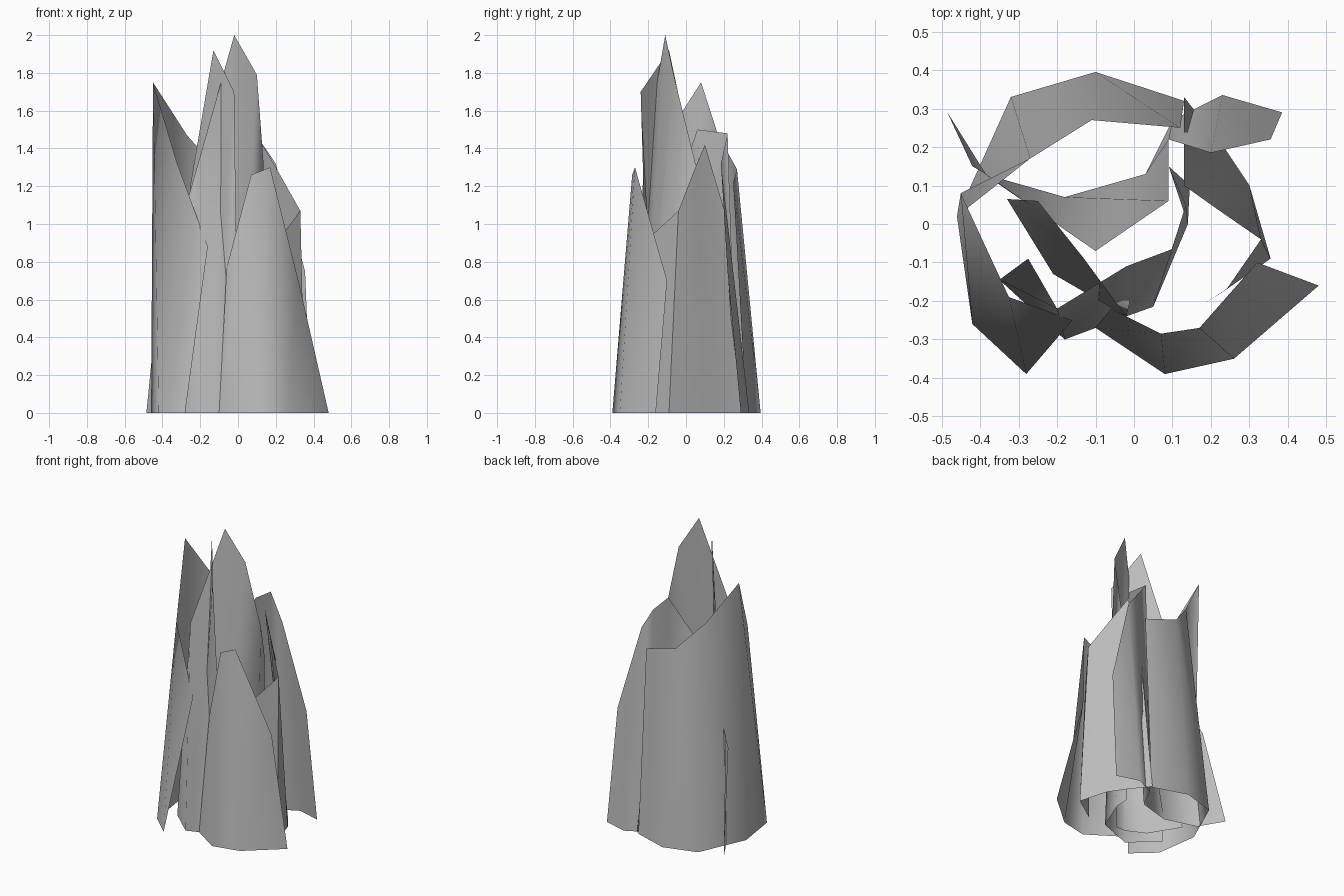
import bpy, math

grey = bpy.data.materials.new("plain_grey")
grey.diffuse_color = (0.5, 0.5, 0.5, 1)


def sheet(name, *columns):
    """Thin curved sheet; each column is (foot x, foot y, head x, head y, head z)."""
    verts, faces = [], []
    for fx, fy, hx, hy, hz in columns:
        verts += [(fx, fy, 0), (hx, hy, hz)]
    for i in range(len(columns) - 1):
        a = 2 * i
        faces.append((a, a + 2, a + 3, a + 1))
    mesh = bpy.data.meshes.new(name)
    mesh.from_pydata(verts, [], faces)
    mesh.materials.append(grey)
    obj = bpy.data.objects.new(name, mesh)
    bpy.context.collection.objects.link(obj)
    bpy.ops.object.select_all(action='DESELECT')
    obj.select_set(True)
    bpy.context.view_layer.objects.active = obj
    bpy.ops.object.shade_smooth_by_angle(angle=math.radians(75))


# short shard across the front
sheet("front_shard",
      (-0.10, -0.27, -0.06, -0.22, 0.77),
      (0.08, -0.39, 0.07, -0.285, 1.26),
      (0.26, -0.35, 0.17, -0.27, 1.30),
      (0.48, -0.16, 0.32, -0.10, 0.70))

# broad shell wrapping the left side and the back
sheet("left_back_shell",
      (-0.28, -0.39, -0.16, -0.25, 0.88),
      (-0.42, -0.26, -0.325, -0.19, 1.33),
      (-0.46, 0.02, -0.45, 0.08, 1.75),
      (-0.32, 0.33, -0.27, 0.17, 1.47),
      (-0.10, 0.395, -0.11, 0.27, 1.29),
      (0.13, 0.32, 0.12, 0.25, 1.22))

# tallest shard in the middle
sheet("tall_centre_shard",
      (-0.35, -0.145, -0.275, -0.09, 1.10),
      (-0.18, -0.30, -0.20, -0.22, 1.36),
      (-0.02, -0.24, -0.02, -0.11, 2.00),
      (0.05, -0.215, 0.10, -0.065, 1.79),
      (0.14, 0.0, 0.135, 0.05, 1.32),
      (0.145, 0.10, 0.09, 0.15, 1.10))

# narrow blade crossing the middle shard
sheet("crossing_blade",
      (-0.33, 0.065, -0.25, 0.06, 1.22),
      (-0.21, -0.13, -0.13, -0.09, 1.92),
      (-0.09, -0.19, -0.02, -0.24, 1.70),
      (-0.02, -0.19, -0.01, -0.20, 0.95))

# wavy sheet winding through the inside to the back right
sheet("wavy_inner_sheet",
      (-0.485, 0.29, -0.42, 0.15, 0.66),
      (-0.39, 0.13, -0.385, 0.13, 0.72),
      (-0.18, 0.07, -0.10, -0.07, 1.13),
      (0.03, 0.13, 0.09, 0.06, 1.50),
      (0.10, 0.27, 0.09, 0.22, 1.48),
      (0.23, 0.335, 0.20, 0.185, 1.32),
      (0.385, 0.29, 0.355, 0.22, 0.75))

# curved shard on the right side
sheet("right_shard",
      (0.13, 0.33, 0.13, 0.21, 1.05),
      (0.24, 0.19, 0.13, 0.10, 1.42),
      (0.30, 0.10, 0.20, 0.05, 1.30),
      (0.355, -0.09, 0.33, -0.04, 1.07),
      (0.18, -0.21, 0.24, -0.17, 0.95))
